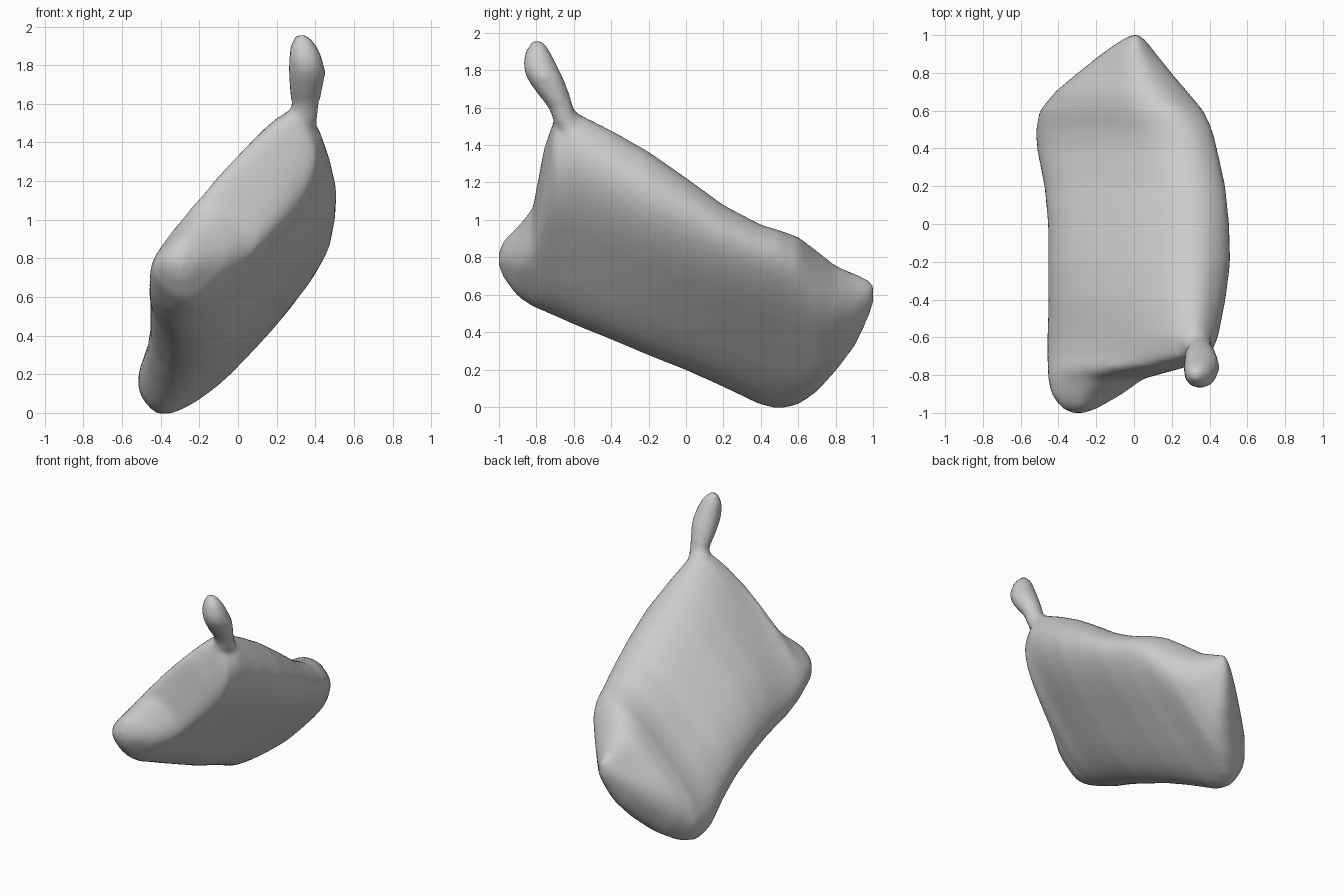
import bpy, bmesh
from math import sin, cos, radians, pi, copysign

if "Cube" in bpy.data.objects:
    bpy.data.objects.remove(bpy.data.objects["Cube"])

SIDES = 40

def loft(bm, rings):
    """Skin a list of point rings and cap both ends."""
    loops = [[bm.verts.new(p) for p in ring] for ring in rings]
    for a, b in zip(loops, loops[1:]):
        for i in range(SIDES):
            j = (i + 1) % SIDES
            bm.faces.new((a[i], a[j], b[j], b[i]))
    bm.faces.new(loops[0])
    bm.faces.new(loops[-1])

def fit(vals, lo, hi):
    """Stretch values so they span lo..hi."""
    a, b = min(vals), max(vals)
    return [lo + (v - a) / (b - a) * (hi - lo) for v in vals]

def power(v, e):
    return copysign(abs(v) ** e, v)

def oval(u0, u1, v0, v1, upper=90, lower=90, blunt=1.0):
    """Diagonal oval filling a box; each side of the diagonal has its own fullness."""
    us, vs = [], []
    k = cos(radians((upper + lower) / 4))
    for i in range(SIDES):
        s = 2 * pi * i / SIDES
        c = k * power(cos(s), blunt)
        w = power(sin(s), 0.5 + blunt / 2) * sin(radians((upper if sin(s) > 0 else lower) / 2))
        us.append(c - w)
        vs.append(c + w)
    return list(zip(fit(us, u0, u1), fit(vs, v0, v1)))

# cushion slices: y, x range, z range, fullness above and below
body = [
    (-1.0, -.34, -.25, .74, .84, 85, 85), (-.97, -.39, -.18, .68, .90, 82, 82),
    (-.9, -.44, -.06, .59, .965, 78, 78), (-.82, -.455, .05, .535, 1.06, 66, 72),
    (-.76, -.46, .27, .51, 1.38, 37, 58), (-.71, -.46, .40, .49, 1.53, 27, 54),
    (-.6, -.46, .445, .44, 1.58, 26, 52), (-.4, -.455, .485, .36, 1.48, 39, 49),
    (-.2, -.455, .51, .275, 1.365, 46, 45), (0, -.455, .505, .195, 1.225, 47, 39),
    (.2, -.475, .485, .105, 1.08, 46, 33), (.4, -.515, .44, .01, .975, 44, 29),
    (.5, -.52, .415, -.01, .945, 45, 29), (.6, -.5, .37, .01, .91, 49, 35),
]
tip = [
    (.7, -.42, .285, .08, .835, 58, 46), (.8, -.30, .20, .19, .755, 66, 56),
    (.9, -.175, .12, .32, .715, 75, 64), (.97, -.075, .065, .46, .685, 80, 75),
    (1.0, -.025, .035, .54, .67, 80, 80),
]
# knob slices: z, x range, y range
knob = [
    (1.46, .28, .38, -.67, -.58), (1.52, .265, .415, -.705, -.58),
    (1.60, .275, .42, -.735, -.60), (1.68, .265, .44, -.80, -.625),
    (1.76, .26, .455, -.855, -.655), (1.83, .262, .44, -.875, -.69),
    (1.90, .27, .41, -.86, -.725), (1.945, .285, .375, -.835, -.755),
    (1.965, .31, .35, -.81, -.78),
]

bm = bmesh.new()
loft(bm, [[(x, y, z) for x, z in oval(a, b, c, d, up, low, 0.6)]
          for y, a, b, c, d, up, low in body + tip])
loft(bm, [[(x, y, z) for x, y in oval(a, b, c, d)] for z, a, b, c, d in knob])
bmesh.ops.recalc_face_normals(bm, faces=bm.faces)
mesh = bpy.data.meshes.new("cushion_with_knob")
bm.to_mesh(mesh)
bm.free()
obj = bpy.data.objects.new("cushion_with_knob", mesh)
bpy.context.collection.objects.link(obj)

# fuse cushion and knob into one soft skin
rm = obj.modifiers.new("fuse", 'REMESH')
rm.mode = 'VOXEL'
rm.voxel_size = 0.025
rm.use_smooth_shade = True
sm = obj.modifiers.new("soften", 'SMOOTH')
sm.factor = 0.5
sm.iterations = 6
